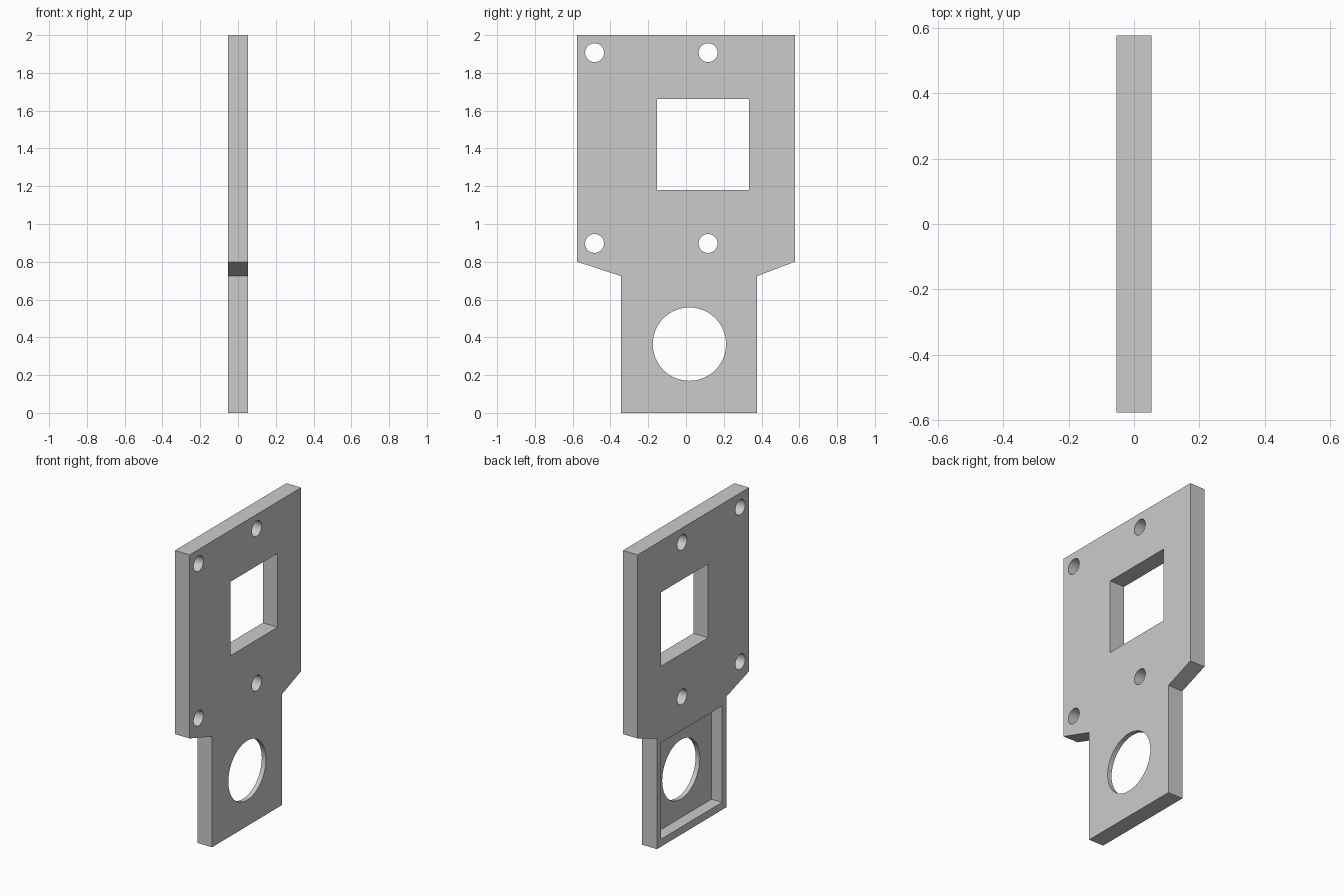
import bpy
import bmesh
from math import pi
from mathutils import Matrix

cube = bpy.data.objects.get("Cube")
if cube:
    bpy.data.objects.remove(cube, do_unlink=True)

HALF = 0.0535           # half the plate thickness
WEB = 0.03              # thickness left behind the square pocket

grey = bpy.data.materials.new("plain grey")
grey.use_nodes = True
grey.diffuse_color = (0.6, 0.6, 0.6, 1)
grey.node_tree.nodes["Principled BSDF"].inputs["Base Color"].default_value = (0.6, 0.6, 0.6, 1)


def make_object(name, bm):
    bmesh.ops.recalc_face_normals(bm, faces=bm.faces)
    mesh = bpy.data.meshes.new(name)
    bm.to_mesh(mesh)
    bm.free()
    mesh.materials.append(grey)
    obj = bpy.data.objects.new(name, mesh)
    bpy.context.collection.objects.link(obj)
    return obj


def prism(name, outline):
    """Extrude a (y, z) outline through the plate thickness."""
    bm = bmesh.new()
    face = bm.faces.new([bm.verts.new((-HALF, y, z)) for y, z in outline])
    side = bmesh.ops.extrude_face_region(bm, geom=[face])["geom"]
    verts = [v for v in side if isinstance(v, bmesh.types.BMVert)]
    bmesh.ops.translate(bm, verts=verts, vec=(2 * HALF, 0, 0))
    return make_object(name, bm)


def box(name, x0, x1, y0, y1, z0, z1):
    bm = bmesh.new()
    place = (Matrix.Translation(((x0 + x1) / 2, (y0 + y1) / 2, (z0 + z1) / 2))
             @ Matrix.Diagonal((x1 - x0, y1 - y0, z1 - z0, 1)))
    bmesh.ops.create_cube(bm, size=1, matrix=place)
    return make_object(name, bm)


def rod(name, y, z, radius, sides):
    bm = bmesh.new()
    place = Matrix.Translation((0, y, z)) @ Matrix.Rotation(pi / 2, 4, "Y")
    bmesh.ops.create_cone(bm, cap_ends=True, segments=sides, radius1=radius,
                          radius2=radius, depth=0.4, matrix=place)
    return make_object(name, bm)


# Plate: wide upper body, sloped shoulders, narrow lower tab
plate = prism("mounting_plate", [
    (-0.344, 0), (0.376, 0), (0.376, 0.724), (0.576, 0.8),
    (0.576, 2), (-0.576, 2), (-0.576, 0.8), (-0.344, 0.724)])

# Square window, pocket in the tab's right face, round opening, screw holes
cutters = [
    box("window_cutter", -0.2, 0.2, -0.153, 0.333, 1.18, 1.663),
    box("pocket_cutter", -0.2, HALF - WEB, -0.297, 0.333, 0.049, 0.679),
    rod("round_opening_cutter", 0.018, 0.364, 0.194, 96),
]
for y in (-0.484, 0.117):
    for z in (0.897, 1.907):
        cutters.append(rod("screw_hole_cutter", y, z, 0.05, 48))

for cutter in cutters:
    cut = plate.modifiers.new(cutter.name, "BOOLEAN")
    cut.operation = "DIFFERENCE"
    cut.solver = "EXACT"
    cut.object = cutter

# Bake the cuts, then discard the cutters
bpy.context.view_layer.update()
graph = bpy.context.evaluated_depsgraph_get()
baked = bpy.data.meshes.new_from_object(plate.evaluated_get(graph))
plate.modifiers.clear()
plate.data = baked
for cutter in cutters:
    bpy.data.objects.remove(cutter, do_unlink=True)

# Smooth hole walls with crisp rims
bpy.ops.object.select_all(action="DESELECT")
plate.select_set(True)
bpy.context.view_layer.objects.active = plate
bpy.ops.object.shade_smooth_by_angle()
